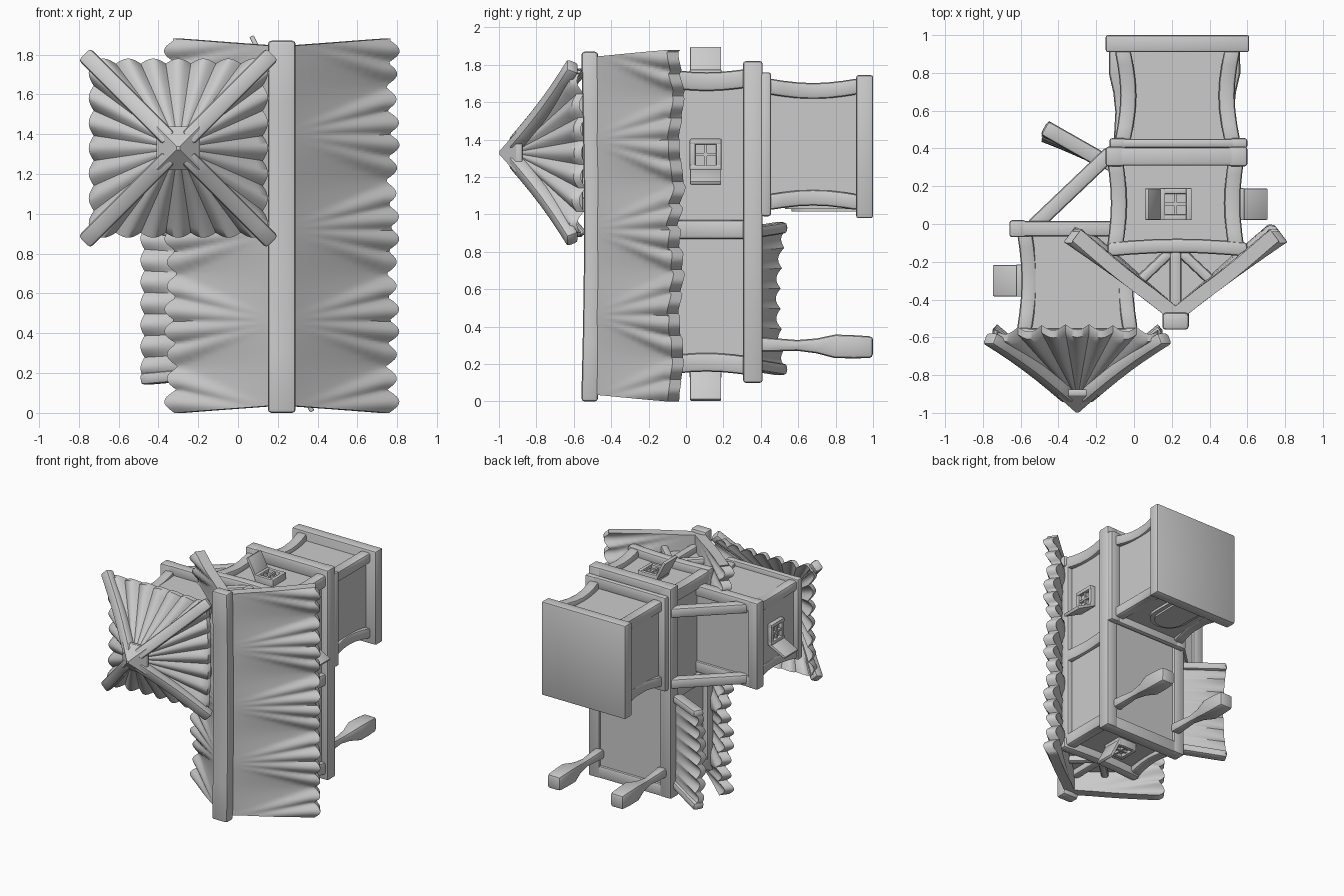
import bpy, bmesh, math
from mathutils import Vector, Matrix

if "Cube" in bpy.data.objects:
    bpy.data.objects.remove(bpy.data.objects["Cube"])

# The house lies on its back: its "up" direction is -y.

def finish(name, bm, bevel=0.0, angle=35):
    bmesh.ops.recalc_face_normals(bm, faces=bm.faces[:])
    if bevel:
        es = [e for e in bm.edges if len(e.link_faces) == 2 and e.calc_face_angle() > 0.7]
        bmesh.ops.bevel(bm, geom=es, offset=bevel, segments=2, profile=0.5, affect='EDGES')
    me = bpy.data.meshes.new(name)
    bm.to_mesh(me)
    bm.free()
    for p in me.polygons:
        p.use_smooth = True
    me.set_sharp_from_angle(angle=math.radians(angle))
    ob = bpy.data.objects.new(name, me)
    bpy.context.collection.objects.link(ob)
    return ob

def box(name, lo, hi, bevel=0.0, mat=None):
    lo, hi = Vector(lo), Vector(hi)
    bm = bmesh.new()
    m = Matrix.Translation((lo + hi) / 2) @ Matrix.Diagonal((*(hi - lo), 1))
    bmesh.ops.create_cube(bm, size=1, matrix=(mat or Matrix()) @ m)
    return finish(name, bm, bevel)

def beam(name, p, q, w, d, bow=(0, 0, 0), ref=(0, 0, 1), scales=(1,) * 7, bevel=0.018):
    """Timber from p to q, bowed by a vector at its middle."""
    p, q, bow = Vector(p), Vector(q), Vector(bow)
    ax = (q - p).normalized()
    n1 = ax.cross(Vector(ref)).normalized()
    n2 = n1.cross(ax)
    bm, rows, n = bmesh.new(), [], len(scales)
    for i, s in enumerate(scales):
        t = i / (n - 1)
        c = p.lerp(q, t) + bow * math.sin(math.pi * t)
        rows.append([bm.verts.new(c + n1 * a * w * s / 2 + n2 * b * d * s / 2)
                     for a, b in ((-1, -1), (1, -1), (1, 1), (-1, 1))])
    for r0, r1 in zip(rows, rows[1:]):
        for k in range(4):
            bm.faces.new((r0[k], r0[(k + 1) % 4], r1[(k + 1) % 4], r1[k]))
    bm.faces.new(rows[0][::-1])
    bm.faces.new(rows[-1])
    return finish(name, bm, bevel)

def ring(name, x0, x1, z0, z1, y0, y1, t):
    for x in (x0, x1 - t):
        box(name + "_side", (x, y0, z0), (x + t, y1, z1), 0.015)
    for z in (z0, z1 - t):
        box(name + "_end", (x0 + 0.01, y0 + 0.004, z), (x1 - 0.01, y1 - 0.004, z + t), 0.015)

def prism(name, pts, z0, z1):
    bm = bmesh.new()
    f = bm.faces.new([bm.verts.new((x, y, z0)) for x, y in pts])
    r = bmesh.ops.extrude_face_region(bm, geom=[f])
    bmesh.ops.translate(bm, verts=[v for v in r['geom'] if isinstance(v, bmesh.types.BMVert)],
                        vec=(0, 0, z1 - z0))
    return finish(name, bm)

def sheet(name, fn, nu, nv, thick):
    """Thick panel: fn(u, v) gives the outer surface, thick the inner offset."""
    bm, t = bmesh.new(), Vector(thick)
    top = [[Vector(fn(i / nu, j / nv)) for j in range(nv + 1)] for i in range(nu + 1)]
    a = [[bm.verts.new(c) for c in r] for r in top]
    b = [[bm.verts.new(c + t) for c in r] for r in top]
    for i in range(nu):
        for j in range(nv):
            for g in (a, b):
                bm.faces.new((g[i][j], g[i + 1][j], g[i + 1][j + 1], g[i][j + 1]))
    rim = ([(i, 0) for i in range(nu)] + [(nu, j) for j in range(nv)]
           + [(i, nv) for i in range(nu, 0, -1)] + [(0, j) for j in range(nv, 0, -1)])
    for (i, j), (k, l) in zip(rim, rim[1:] + rim[:1]):
        bm.faces.new((a[i][j], a[k][l], b[k][l], b[i][j]))
    return finish(name, bm, angle=50)

def window(o, a, n):
    a, n = Vector(a), Vector(n)
    m = Matrix((a, Vector((0, 1, 0)), n)).transposed().to_4x4()
    m.translation = Vector(o)
    for s in (-1, 1):
        c = 0.07 * s
        box("window_jamb", (c - .015, -.085, -.06), (c + .015, .085, .025), .006, m)
        box("window_rail", (-.08, c - .015, -.06), (.08, c + .015, .022), .006, m)
    box("window_mullion", (-.008, -.07, -.05), (.008, .07, .015), 0, m)
    box("window_transom", (-.07, -.008, -.05), (.07, .008, .012), 0, m)
    box("window_pane", (-.07, -.07, -.06), (.07, .07, -.005), 0, m)
    tilt = m @ Matrix.Translation((-.08, 0, 0)) @ Matrix.Rotation(math.radians(-27), 4, 'Y')
    box("shutter", (-.012, -.083, -.03), (.012, .083, .16), .005, tilt)

# Ground storey with foundation slab
box("ground_walls", (-0.07, 0.4, 1.05), (0.52, 0.95, 1.67))
box("foundation", (-0.15, 0.91, 0.98), (0.61, 1.0, 1.745), 0.012)
ring("ground_top_ring", -0.13, 0.6, 0.99, 1.76, 0.4, 0.455, 0.09)
for x, bx in ((-0.06, .03), (0.52, -.03)):
    for z, bz in ((1.065, .025), (1.685, -.025)):
        beam("ground_post", (x, .44, z), (x, .92, z), .085, .085, (bx, 0, bz))

# Arched door on the ground storey
def arch(r):
    return [(0.22 + r * math.cos(t * math.pi / 12), 0.68 - r * math.sin(t * math.pi / 12)) for t in range(13)]
prism("door_frame", [(0.37, 0.92)] + arch(0.15) + [(0.07, 0.92)], 1.03, 1.07)
prism("door", [(0.34, 0.92)] + arch(0.115) + [(0.1, 0.92)], 1.015, 1.06)

# Upper storey walls including gables
prism("upper_walls", [(-0.1, 0.39), (-0.1, -0.15), (0.22, -0.44), (0.54, -0.15), (0.54, 0.39)], 0.19, 1.72)
ring("upper_floor_ring", -0.15, 0.6, 0.1, 1.82, 0.305, 0.41, 0.1)
for x, bx in ((-0.1, .02), (0.54, -.02)):
    for z, bz in ((0.19, .02), (0.92, 0), (1.73, -.02)):
        beam("upper_post", (x, -.12, z), (x, .34, z), .085, .1, (bx, 0, bz))
    beam("wall_plate", (x, -.12, .17), (x, -.12, 1.76), .08, .08, ref=(0, 1, 0))
for z in (0.17, 1.74):
    beam("gable_tie", (-.14, -.135, z), (.6, -.135, z), .075, .09, (0, .02, 0))
    beam("king_post", (.22, -.12, z), (.22, -.46, z), .065, .06)
    for s in (-1, 1):
        beam("gable_brace", (.22 + s * .03, -.15, z), (.22 + s * .2, -.31, z), .055, .055)

# Scalloped main roof with fanned flutes
def main_roof(s):
    def fn(u, v):
        z0 = 0.04 + 1.8 * u
        z = 0.94 + (z0 - 0.94) * (1 + 0.045 * v)
        c = min((0.0, 0.46, 0.92, 1.4, 1.88), key=lambda k: abs(k - z))
        q = (z - c) / max(v, 0.12)
        w = abs(math.sin(q * math.pi / 0.115)) * v * v if abs(q) < 0.235 else 0
        e = 0.035 * abs(math.sin(z * math.pi / 0.117)) * v ** 6
        h = 0.032 * w + 0.015 * math.cos(z * 13.6) * v
        return (0.22 + s * (0.53 * v + e + h * .6), -0.53 + 0.445 * v + e * .7 - h * .75, z)
    return fn
for s, side in ((-1, "left"), (1, "right")):
    sheet("main_roof_" + side, main_roof(s), 160, 14, (-s * .045, .06, 0))
beam("ridge_beam", (.22, -.515, 0.0), (.22, -.515, 1.87), .14, .09, (0, .015, 0), ref=(0, 1, 0))

# Tower
TX, TZ = -0.3, 1.33
box("tower_walls", (-.59, -.6, 1.04), (-.02, 0, 1.62))
ring("tower_floor_ring", -.66, .03, .98, 1.69, -.07, .02, .09)
ring("tower_top_ring", -.63, .03, 1.0, 1.66, -.61, -.55, .08)
for x, bx in ((-.58, .025), (-.02, -.025)):
    for z, bz in ((1.05, .025), (1.61, -.025)):
        beam("tower_post", (x, -.56, z), (x, -.04, z), .08, .08, (bx, 0, bz))
for z in (1.04, 1.62):
    beam("tower_strut", (-.54, -.02, z), (-.12, .38, z), .08, .08)

# Pyramid tower roof: fluted panels, hip beams and cap
def spire(k):
    ca, sa = round(math.cos(k * math.pi / 2)), round(math.sin(k * math.pi / 2))
    def fn(u, v):
        w = abs(math.sin(u * math.pi * 7))
        r = v * 0.425 + 0.025 * w * v ** 4
        a = (2 * u - 1) * 0.44 * v
        mid = 4 * u * (1 - u)
        y = -0.93 + 0.33 * v + 0.03 * v * mid - 0.03 * w * v
        return (TX + r * ca - a * sa, y, TZ + r * sa + a * ca)
    return fn
for k in range(4):
    sheet("tower_roof_panel", spire(k), 84, 12, (0, .04, 0))
for sx in (-1, 1):
    for sz in (-1, 1):
        beam("hip_beam", (TX + sx * .04, -.92, TZ + sz * .04), (TX + sx * .465, -.605, TZ + sz * .465),
             .085, .07, (0, .015, 0), ref=(0, 1, 0))
bm = bmesh.new()
bmesh.ops.create_cone(bm, cap_ends=True, segments=4, radius1=.155, radius2=.012, depth=.09,
                      matrix=Matrix.Translation((TX, -.953, TZ)) @ Matrix.Rotation(math.pi / 2, 4, 'X')
                      @ Matrix.Rotation(math.pi / 4, 4, 'Z'))
finish("tower_cap", bm)
box("tower_cap_base", (TX - .108, -.91, TZ - .108), (TX + .108, -.875, TZ + .108), .008)

# Lean-to awning with edge timbers
def awning(u, v):
    t = 2 * u - 1
    w = abs(math.sin(u * math.pi * 7))
    z = 0.55 + t * (0.35 + 0.03 * v)
    return (-.13 - .34 * v - .02 * w * v ** 4, .28 + .18 * v + .04 * v * t * t - .025 * w * v, z)
sheet("awning_roof", awning, 84, 10, (.02, .045, 0))
for z, dz in ((.2, -.03), (.9, .03)):
    beam("awning_edge", (-.14, .32, z), (-.475, .51, z + dz), .085, .06)

# Turned support posts beneath the overhang
for x in (-.07, .5):
    beam("support_post", (x, .39, .305), (x, 1.0, .29), .105, .105,
         scales=(.75, .66, .55, .75, 1.2, 1.18, 1.1), bevel=.02)

# Windows with open shutters
window((.56, .105, 1.32), (0, 0, 1), (1, 0, 0))
window((.22, .105, 1.75), (1, 0, 0), (0, 0, 1))
window((.22, .105, .15), (-1, 0, 0), (0, 0, -1))
window((-.6, -.3, 1.33), (0, 0, 1), (-1, 0, 0))
